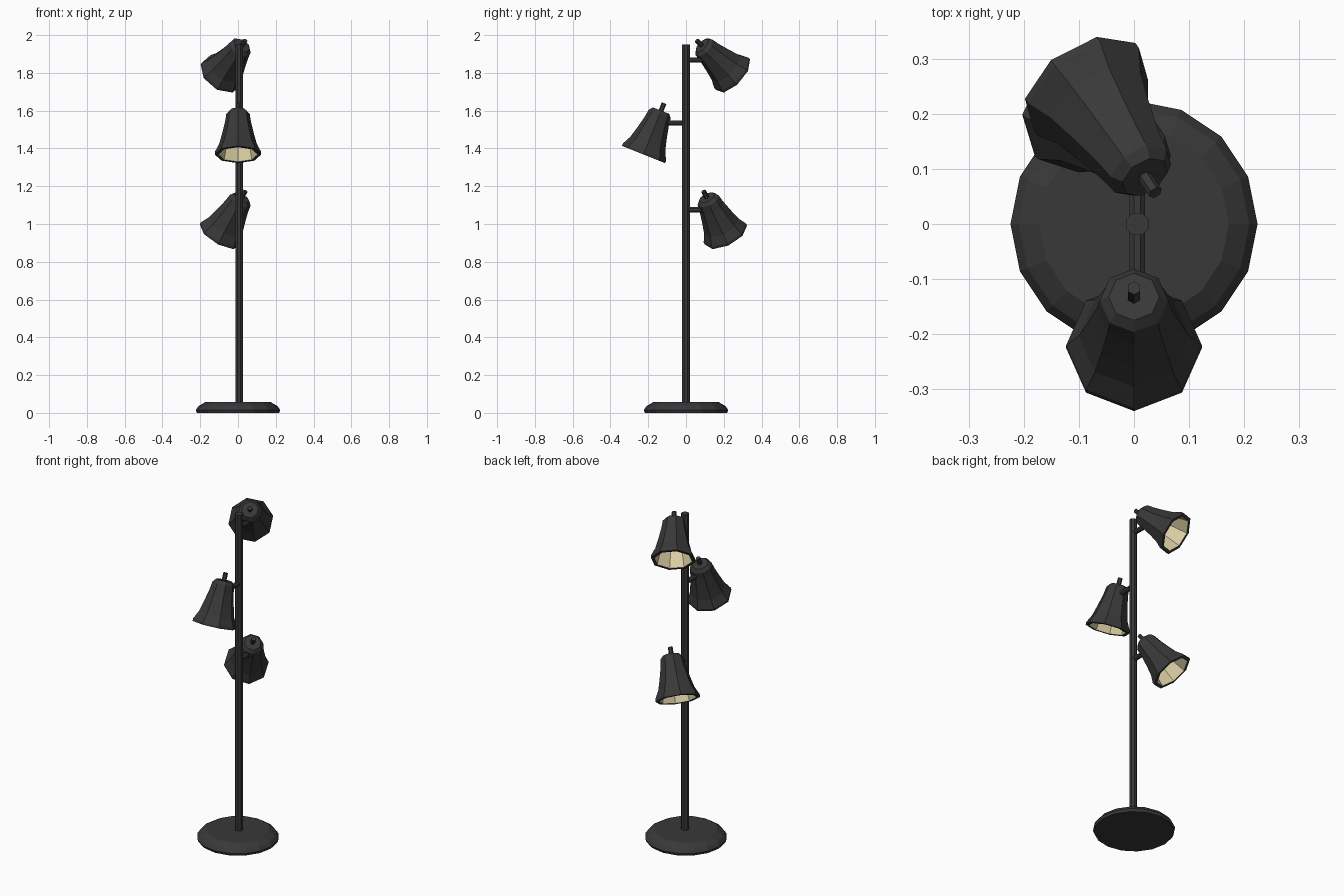
import bpy, bmesh, math
from mathutils import Vector

if "Cube" in bpy.data.objects:
    bpy.data.objects.remove(bpy.data.objects["Cube"])


def material(name, color):
    m = bpy.data.materials.new(name)
    m.diffuse_color = (*color, 1)
    m.use_nodes = True
    m.node_tree.nodes["Principled BSDF"].inputs["Base Color"].default_value = m.diffuse_color
    return m


DARK = material("dark_metal", (0.04, 0.04, 0.04))
CREAM = material("cream_lining", (0.72, 0.63, 0.38))


def lathe(name, profile, sides, start=(0, 0, 0), direction=(0, 0, 1), cream_from=None, phase=0.0):
    """Revolve (radius, distance) points about an axis; radius 0 makes a pole."""
    bm = bmesh.new()
    rings = []
    for r, d in profile:
        if r == 0:
            rings.append([bm.verts.new((0, 0, d))] * sides)
        else:
            rings.append([bm.verts.new((r * math.cos(phase + 2 * math.pi * i / sides),
                                        r * math.sin(phase + 2 * math.pi * i / sides), d))
                          for i in range(sides)])
    for k in range(len(rings) - 1):
        a, b = rings[k], rings[k + 1]
        for i in range(sides):
            j = (i + 1) % sides
            loop = list(dict.fromkeys((a[i], a[j], b[j], b[i])))
            face = bm.faces.new(loop)
            face.material_index = int(cream_from is not None and k >= cream_from)
    bmesh.ops.recalc_face_normals(bm, faces=bm.faces)
    mesh = bpy.data.meshes.new(name)
    bm.to_mesh(mesh)
    bm.free()
    mesh.materials.append(DARK)
    mesh.materials.append(CREAM)
    ob = bpy.data.objects.new(name, mesh)
    bpy.context.collection.objects.link(ob)
    up = Vector((0, 0, 1 if direction[2] >= 0 else -1))
    q = up.rotation_difference(Vector(direction).normalized())
    if up.z < 0:
        q = q @ Vector((0, 0, 1)).rotation_difference(Vector((0, -1, 0))) \
              @ Vector((0, 0, 1)).rotation_difference(Vector((0, -1, 0)))
    ob.rotation_mode = 'QUATERNION'
    ob.rotation_quaternion = q
    ob.location = start
    return ob


def rod(name, start, end, radius, sides):
    v = Vector(end) - Vector(start)
    return lathe(name, [(0, 0), (radius, 0), (radius, v.length), (0, v.length)],
                 sides, start, v, phase=math.pi / sides)


# Weighted foot and pole
lathe("base", [(0, 0), (0.218, 0), (0.224, 0.015), (0.209, 0.036), (0.172, 0.058), (0, 0.058)], 16)
rod("pole", (0.006, 0, 0.05), (0.006, 0, 1.95), 0.022, 8)

# Bell shade: outside, rim, then cream inside
SHADE = [(0, 0), (0.046, 0.0), (0.062, 0.018), (0.068, 0.06), (0.084, 0.13), (0.1, 0.19),
         (0.123, 0.236), (0.123, 0.25), (0.104, 0.25), (0.09, 0.19), (0.06, 0.06), (0, 0.04)]

# name, cap centre, mouth centre, arm height, arm end y
LAMPS = [("upper", (0.02, 0.085, 1.945), (-0.09, 0.25, 1.79), 1.868, 0.10),
         ("middle", (0.0, -0.132, 1.6), (0.0, -0.225, 1.368), 1.535, -0.10),
         ("lower", (0.02, 0.11, 1.14), (-0.095, 0.212, 0.94), 1.075, 0.09)]

for name, cap, mouth, arm_z, arm_y in LAMPS:
    cap = Vector(cap)
    axis = (Vector(mouth) - cap).normalized()
    lathe(name + "_shade", SHADE, 8, cap, axis, cream_from=8)
    # Switch stem on the cap and arm back to the pole
    rod(name + "_stem", cap + axis * 0.01, cap - axis * 0.043, 0.013, 6)
    rod(name + "_arm", (0.006, 0, arm_z), (0.006, arm_y, arm_z), 0.015, 8)
